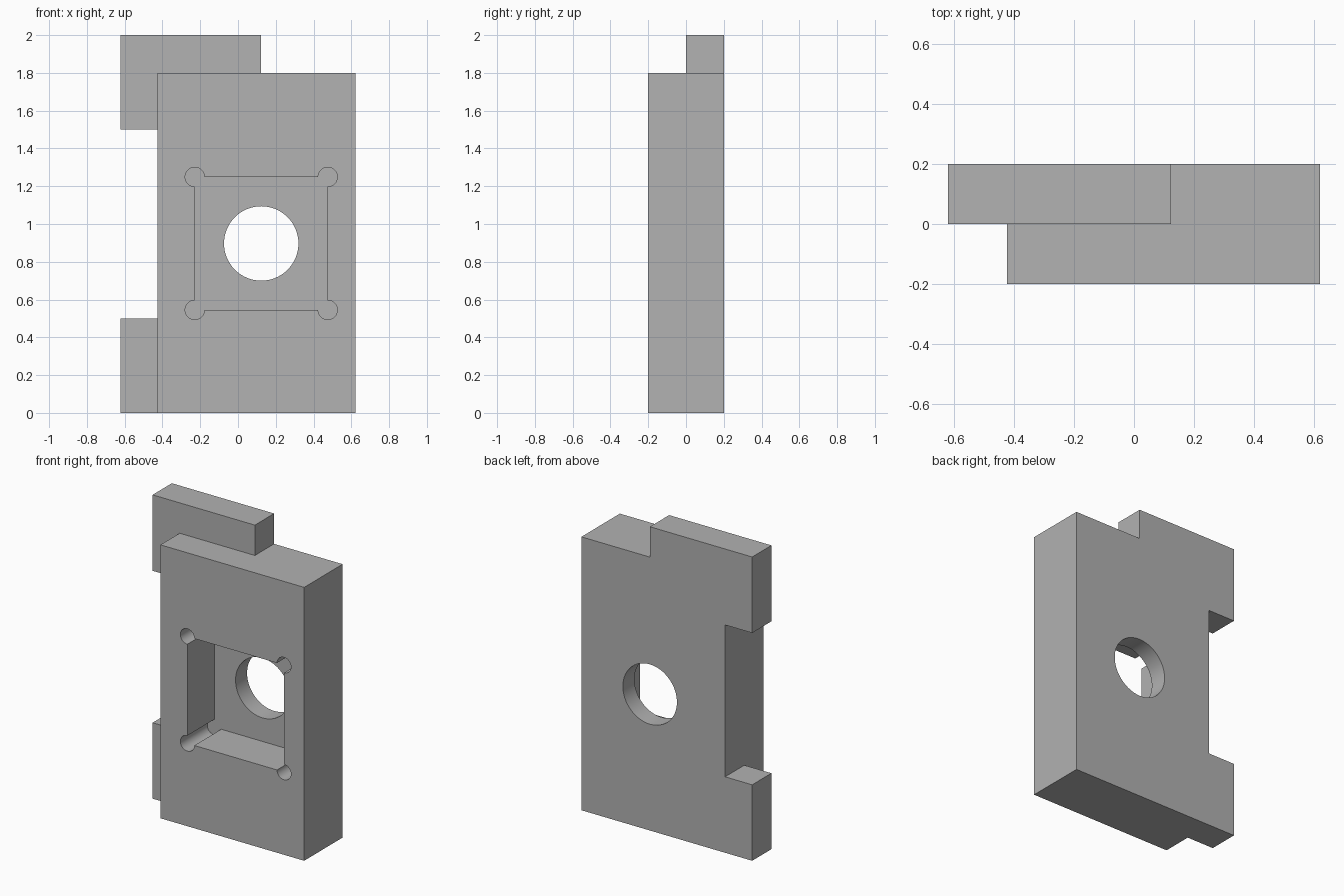
import bpy, bmesh
from math import cos, sin, pi

cube = bpy.data.objects.get("Cube")
if cube:
    bpy.data.objects.remove(cube, do_unlink=True)

GREY = (0.445, 0.445, 0.445, 1)
grey = bpy.data.materials.new("plain grey")
grey.use_nodes = True
grey.diffuse_color = GREY
grey.node_tree.nodes["Principled BSDF"].inputs["Base Color"].default_value = GREY

# Main dimensions
SIDE, TOP, HALF = 0.622, 1.8, 0.2
BODY_LEFT = -0.425
CX, CZ = 0.123, 0.897          # centre of the pocket and bore
POCKET, RELIEF, BORE = 0.352, 0.051, 0.197
FLOOR_Y = 0.08


def prism(name, outline, y0, y1):
    """Extrude an (x, z) outline along y."""
    bm = bmesh.new()
    face = bm.faces.new([bm.verts.new((x, y0, z)) for x, z in outline])
    ext = bmesh.ops.extrude_face_region(bm, geom=[face])
    verts = [v for v in ext["geom"] if isinstance(v, bmesh.types.BMVert)]
    bmesh.ops.translate(bm, verts=verts, vec=(0, y1 - y0, 0))
    bmesh.ops.recalc_face_normals(bm, faces=bm.faces)
    mesh = bpy.data.meshes.new(name)
    bm.to_mesh(mesh)
    bm.free()
    mesh.materials.append(grey)
    obj = bpy.data.objects.new(name, mesh)
    bpy.context.collection.objects.link(obj)
    return obj


def arc(x, z, radius, start, sweep, steps):
    return [(x + radius * cos(start + sweep * i / steps),
             z + radius * sin(start + sweep * i / steps)) for i in range(steps + 1)]


def combine(target, tool, operation):
    mod = target.modifiers.new(tool.name, "BOOLEAN")
    mod.operation, mod.object, mod.solver = operation, tool, "EXACT"
    bpy.context.view_layer.objects.active = target
    bpy.ops.object.modifier_apply(modifier=mod.name)
    bpy.data.objects.remove(tool, do_unlink=True)


# Thick body block
block = prism("mounting_block",
              [(BODY_LEFT, 0), (SIDE, 0), (SIDE, TOP), (BODY_LEFT, TOP)], -HALF, HALF)

# Rear layer with the upper and lower tabs
tabs = prism("rear_tabs",
             [(-SIDE, 0), (SIDE, 0), (SIDE, TOP), (CX, TOP), (CX, 2), (-SIDE, 2),
              (-SIDE, 1.5), (BODY_LEFT, 1.5), (BODY_LEFT, 0.5), (-SIDE, 0.5)], 0, HALF)
combine(block, tabs, "UNION")

# Square front pocket with round corner reliefs
outline = []
for k, (sx, sz) in enumerate([(1, 1), (-1, 1), (-1, -1), (1, -1)]):
    outline += arc(CX + sx * POCKET, CZ + sz * POCKET, RELIEF,
                   -pi / 2 + k * pi / 2, 1.5 * pi, 24)
combine(block, prism("pocket_cutter", outline, -HALF - 0.1, FLOOR_Y), "DIFFERENCE")

# Round bore through the pocket floor
bore = prism("bore_cutter", arc(CX, CZ, BORE, 0, 2 * pi, 64)[:-1], -HALF - 0.1, HALF + 0.1)
combine(block, bore, "DIFFERENCE")

# Smooth the curved walls, keep every corner sharp
bpy.ops.object.select_all(action="DESELECT")
block.select_set(True)
bpy.context.view_layer.objects.active = block
bpy.ops.object.shade_smooth_by_angle(angle=pi / 6)
